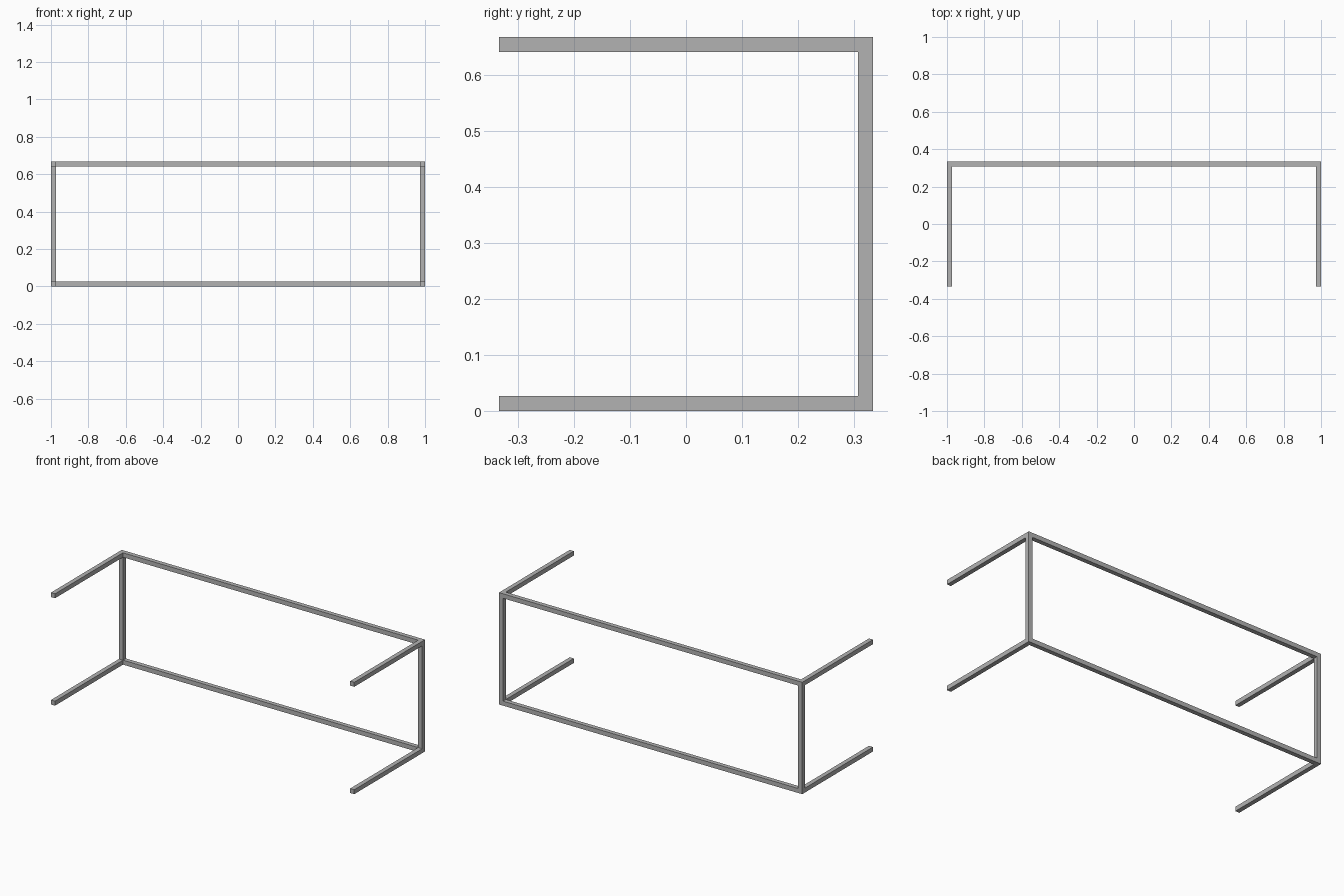
import bpy
import bmesh
from mathutils import Vector

if "Cube" in bpy.data.objects:
    bpy.data.objects.remove(bpy.data.objects["Cube"], do_unlink=True)

# Overall half sizes, height and bar thickness
HALF_X, HALF_Y, HEIGHT, BAR = 1.0, 0.3333, 0.6667, 0.0267

steel = bpy.data.materials.new("grey_steel")
steel.use_nodes = True
colour = (0.45, 0.45, 0.45, 1)
steel.diffuse_color = colour
steel.node_tree.nodes["Principled BSDF"].inputs["Base Color"].default_value = colour


def bar(name, low, high):
    """Square-edged bar between two opposite corners."""
    low, high = Vector(low), Vector(high)
    bm = bmesh.new()
    bmesh.ops.create_cube(bm, size=1)
    for v in bm.verts:
        v.co = (low + high) / 2 + v.co * (high - low)
    mesh = bpy.data.meshes.new(name)
    bm.to_mesh(mesh)
    bm.free()
    mesh.materials.append(steel)
    obj = bpy.data.objects.new(name, mesh)
    bpy.context.collection.objects.link(obj)
    return obj


inner_y = HALF_Y - BAR

# Long back rails, with forward arms at both ends
for level, z in (("lower", 0), ("upper", HEIGHT - BAR)):
    bar(level + "_back_rail", (-HALF_X, inner_y, z), (HALF_X, HALF_Y, z + BAR))
    for side, x in (("right", -HALF_X), ("left", HALF_X - BAR)):
        bar(f"{level}_{side}_arm", (x, -HALF_Y, z), (x + BAR, inner_y, z + BAR))

# Back corner posts between the rails
for side, x in (("right", -HALF_X), ("left", HALF_X - BAR)):
    bar(side + "_back_post", (x, inner_y, BAR), (x + BAR, HALF_Y, HEIGHT - BAR))
